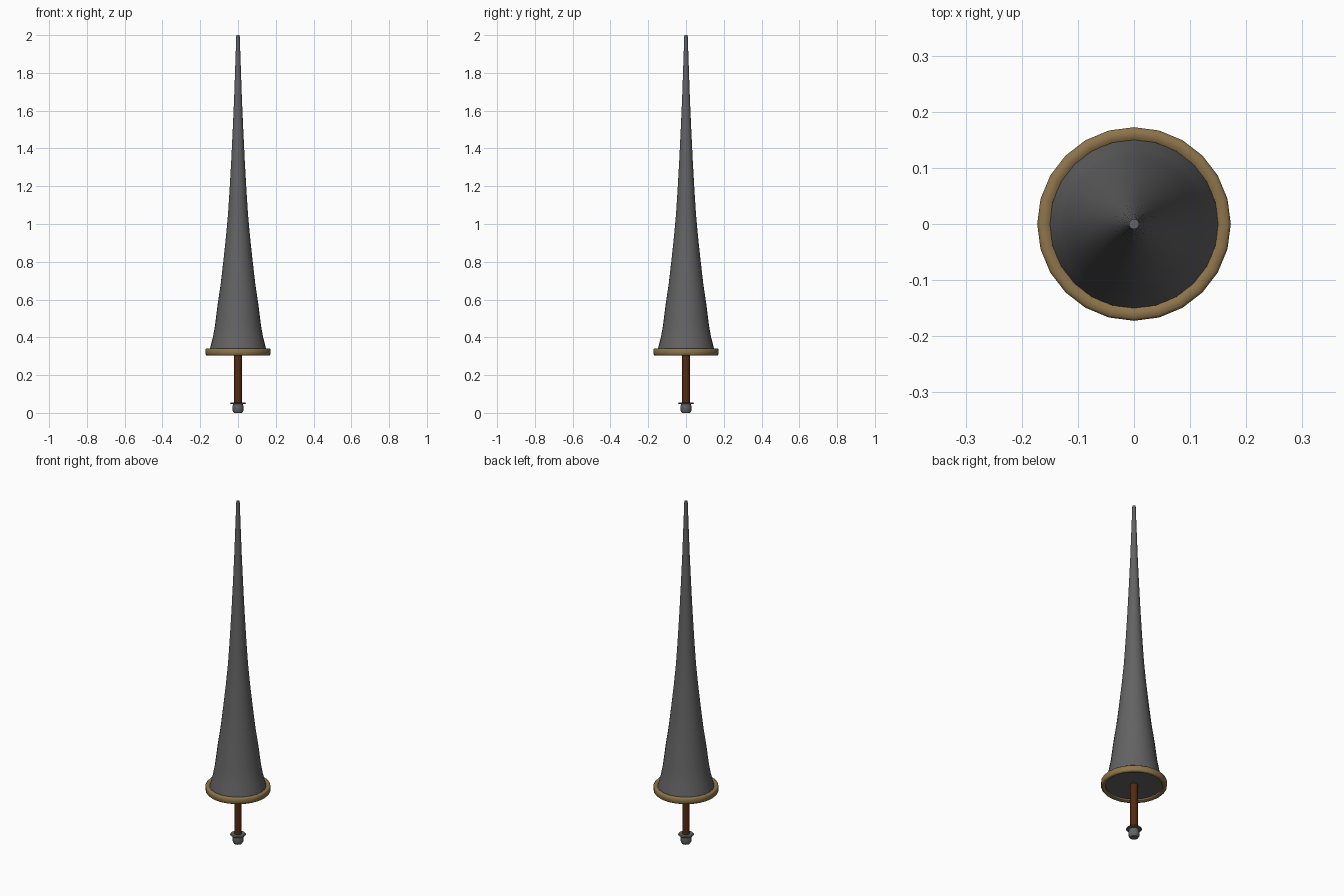
import bpy, bmesh, math

if "Cube" in bpy.data.objects:
    bpy.data.objects.remove(bpy.data.objects["Cube"])

def material(name, rgb):
    m = bpy.data.materials.new(name)
    m.diffuse_color = (*rgb, 1)
    m.use_nodes = True
    m.node_tree.nodes["Principled BSDF"].inputs["Base Color"].default_value = m.diffuse_color
    return m

steel = material("dark_steel", (0.125, 0.125, 0.125))
brass = material("dull_brass", (0.27, 0.175, 0.07))
leather = material("brown_leather", (0.09, 0.023, 0.006))

def lathe(name, profile, sides, mat, closed=False, angle=35):
    """Revolve (radius, z) points round the z axis; radius 0 makes a pole."""
    bm = bmesh.new()
    rings = []
    for r, z in profile:
        n = 1 if r == 0 else sides
        rings.append([bm.verts.new((r * math.cos(2 * math.pi * i / sides),
                                    r * math.sin(2 * math.pi * i / sides), z)) for i in range(n)])
    pairs = list(zip(rings, rings[1:])) + ([(rings[-1], rings[0])] if closed else [])
    for a, b in pairs:
        for i in range(sides):
            j = (i + 1) % sides
            quad = [a[i % len(a)], a[j % len(a)], b[j % len(b)], b[i % len(b)]]
            bm.faces.new(list(dict.fromkeys(quad)))
    bmesh.ops.recalc_face_normals(bm, faces=bm.faces)
    me = bpy.data.meshes.new(name)
    bm.to_mesh(me)
    bm.free()
    me.materials.append(mat)
    ob = bpy.data.objects.new(name, me)
    bpy.context.collection.objects.link(ob)
    bpy.context.view_layer.objects.active = ob
    ob.select_set(True)
    bpy.ops.object.shade_smooth_by_angle(angle=math.radians(angle))
    ob.select_set(False)
    return ob

# Long flared cone with a closed underside
lathe("lance_cone", [(0, 0.318), (0.153, 0.318), (0.150, 0.335), (0.133, 0.40), (0.122, 0.46),
                     (0.107, 0.58), (0.092, 0.68), (0.078, 0.80), (0.064, 0.93), (0.053, 1.05),
                     (0.044, 1.19), (0.035, 1.35), (0.027, 1.52), (0.020, 1.68),
                     (0.009, 2.0), (0, 2.0)], 32, steel)

# Brass rim around the base of the cone
lathe("guard_rim", [(0.150, 0.309), (0.156, 0.305), (0.168, 0.305), (0.1725, 0.310), (0.1725, 0.336),
                    (0.168, 0.341), (0.156, 0.341), (0.150, 0.337)], 24, brass, closed=True, angle=50)

# Grip
lathe("grip", [(0, 0.04), (0.02, 0.04), (0.02, 0.32), (0, 0.32)], 16, leather)

# Pommel knob and its thin collar
lathe("pommel", [(0, 0), (0.022, 0), (0.029, 0.012), (0.029, 0.03), (0.026, 0.05), (0, 0.05)], 12, steel)
lathe("pommel_collar", [(0, 0.047), (0.038, 0.047), (0.042, 0.051), (0.038, 0.056), (0, 0.056)], 16, steel)
